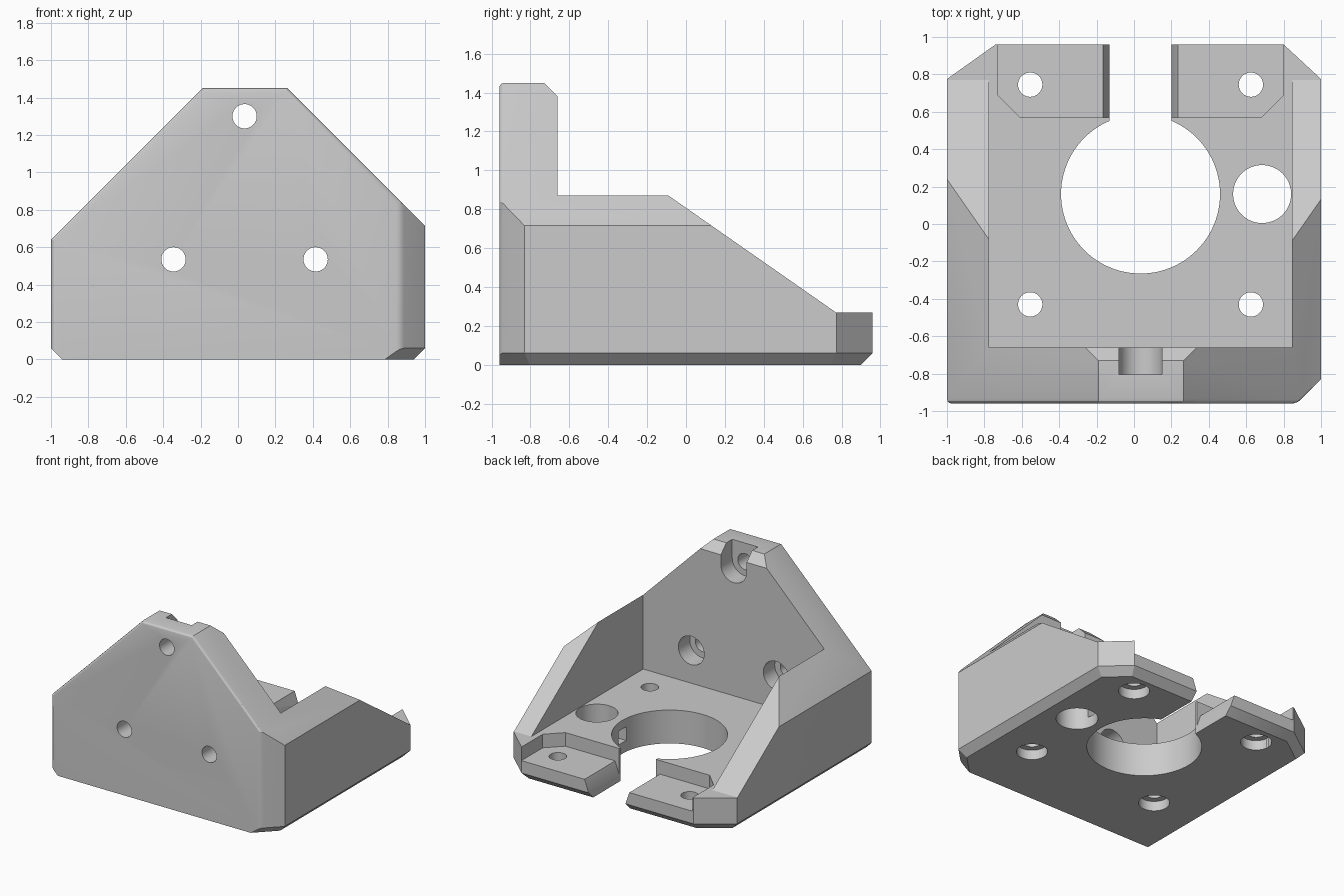
import bpy
import bmesh
from math import sqrt
from mathutils import Vector, Matrix

cube = bpy.data.objects.get("Cube")
if cube:
    bpy.data.objects.remove(cube, do_unlink=True)

grey = bpy.data.materials.new("plain_grey")
grey.use_nodes = True
COLOR = (0.6, 0.6, 0.6, 1)
grey.diffuse_color = COLOR
grey.node_tree.nodes["Principled BSDF"].inputs["Base Color"].default_value = COLOR


def add_object(name, bm):
    bmesh.ops.recalc_face_normals(bm, faces=bm.faces)
    mesh = bpy.data.meshes.new(name)
    bm.to_mesh(mesh)
    bm.free()
    mesh.materials.append(grey)
    ob = bpy.data.objects.new(name, mesh)
    bpy.context.collection.objects.link(ob)
    return ob


# Outer envelope: a block trimmed by flat planes
X, Y, Z, CH = 1.0, 0.96, 1.45, 0.06
bm = bmesh.new()
bmesh.ops.create_cube(bm, size=1)
bmesh.ops.scale(bm, vec=(2 * X, 2 * Y, Z), verts=bm.verts)
bmesh.ops.translate(bm, vec=(0, 0, Z / 2), verts=bm.verts)


def trim(point, normal):
    geom = bm.verts[:] + bm.edges[:] + bm.faces[:]
    cut = bmesh.ops.bisect_plane(bm, geom=geom, dist=1e-5, plane_co=point,
                                 plane_no=normal, clear_outer=True)
    edges = [e for e in cut["geom_cut"] if isinstance(e, bmesh.types.BMEdge)]
    bmesh.ops.edgeloop_fill(bm, edges=edges)


# Sloping shoulders
trim((-X, 0, 0.64), (-1, 0, 1))
trim((X, 0, 0.715), (1, 0, 1))
# Upright corner cuts, then the chamfer under every side but the front
corners = [((0.87, -Y), (1, -1)), ((-X, 0.775), (-0.185, 0.26)), ((X, 0.775), (0.185, 0.2))]
sides = [((-X, 0), (-1, 0)), ((X, 0), (1, 0)), ((0, Y), (0, 1))]
for (px, py), (nx, ny) in corners:
    trim((px, py, 0), (nx, ny, 0))
for (px, py), (nx, ny) in corners + sides:
    trim((px, py, CH), (nx, ny, -sqrt(nx * nx + ny * ny)))

# Softened rim of the front face
rim = [e for e in bm.edges
       if all(abs(v.co.y + Y) < 1e-4 for v in e.verts)
       and sum(v.co.z for v in e.verts) > 0.15]
bmesh.ops.bevel(bm, geom=rim, offset=0.025, segments=3, profile=0.5, affect='EDGES')
body = add_object("motor_bracket", bm)


# Cutters
cutters = []


def prism(name, points, axis, lo, hi):
    """Extrude a 2D outline along an axis; the other two axes keep their order."""
    def place(p, t):
        co = list(p)
        co.insert("xyz".index(axis), t)
        return co
    b = bmesh.new()
    face = b.faces.new([b.verts.new(place(p, lo)) for p in points])
    grown = bmesh.ops.extrude_face_region(b, geom=[face])["geom"]
    shift = Vector(place((0, 0), hi - lo))
    bmesh.ops.translate(b, vec=shift, verts=[v for v in grown if isinstance(v, bmesh.types.BMVert)])
    cutters.append(add_object(name, b))


def box(name, x0, x1, y0, y1, z0, z1):
    prism(name, [(x0, y0), (x1, y0), (x1, y1), (x0, y1)], "z", z0, z1)


def bore(name, center, radius, axis, lo, hi, sides=48):
    b = bmesh.new()
    bmesh.ops.create_cone(b, cap_ends=True, segments=sides, radius1=radius,
                          radius2=radius, depth=hi - lo)
    mid = list(center)
    mid.insert("xyz".index(axis), (lo + hi) / 2)
    turn = Matrix.Rotation(1.5707963, 4, 'X') if axis == "y" else Matrix()
    bmesh.ops.transform(b, matrix=Matrix.Translation(mid) @ turn, verts=b.verts)
    cutters.append(add_object(name, b))


FLOOR, WALL, POCKET = 0.27, -0.66, 0.16
CX, CY = 0.035, 0.16

# Room between the walls, wall slope and top chamfer
box("inner_room", -0.775, 0.845, WALL, 1.2, FLOOR, 2)
prism("wall_slope", [(-0.5, 1.156), (0.77, FLOOR), (1.2, FLOOR), (1.2, 2), (-0.5, 2)], "x", -1.2, 1.2)
prism("top_chamfer", [(-0.83, 1.55), (-0.63, 1.35), (-0.5, 1.35), (-0.5, 1.55)], "x", -1.2, 1.2)

# Motor opening, rear slot with flared edges, rear pockets
bore("motor_opening", (CX, CY), 0.425, "z", -0.2, 0.5, 96)
box("rear_slot", -0.13, 0.2, 0.3, 1.2, -0.2, 0.5)
prism("rear_pockets", [(-0.73, 1.2), (-0.73, 0.69), (-0.61, 0.57), (0.68, 0.57), (0.8, 0.69), (0.8, 1.2)],
      "z", POCKET, 0.5)
prism("slot_flare", [(-0.13, 0.06), (0.2, 0.06), (0.235, POCKET), (0.235, 0.2), (-0.165, 0.2), (-0.165, POCKET)],
      "y", 0.57, 1.2)

# Cable hole and its passage to the motor opening
bore("cable_hole", (0.685, CY), 0.155, "z", -0.2, 0.5, 64)
box("cable_passage", 0.4, 0.65, CY - 0.05, CY + 0.05, 0.09, 0.2)

# Floor screws, counterbored from below
for sx in (-0.59, 0.59):
    for y in (-0.43, 0.745):
        bore("floor_screw", (CX + sx, y), 0.065, "z", -0.2, 0.5)
        bore("floor_screw_head", (CX + sx, y), 0.115, "z", -0.2, 0.08)

# Front wall screws, counterbored from inside, the upper one open to the top
for x, z in ((CX - 0.38, 0.535), (CX + 0.38, 0.535), (CX, 1.3)):
    bore("wall_screw", (x, z), 0.065, "y", -1.2, -0.5)
    bore("wall_screw_head", (x, z), 0.115, "y", -0.805, -0.5)
box("upper_screw_slot", CX - 0.115, CX + 0.115, -0.805, -0.5, 1.3, 1.6)

# Cut, then clean up the helpers
bpy.context.view_layer.objects.active = body
for ob in bpy.context.selected_objects:
    ob.select_set(False)
body.select_set(True)
for cutter in cutters:
    cutter.hide_render = True
    mod = body.modifiers.new("cut", 'BOOLEAN')
    mod.operation = 'DIFFERENCE'
    mod.solver = 'EXACT'
    mod.object = cutter
    bpy.ops.object.modifier_apply(modifier=mod.name)
for cutter in cutters:
    bpy.data.objects.remove(cutter, do_unlink=True)

bpy.ops.object.shade_smooth_by_angle(angle=0.45)
